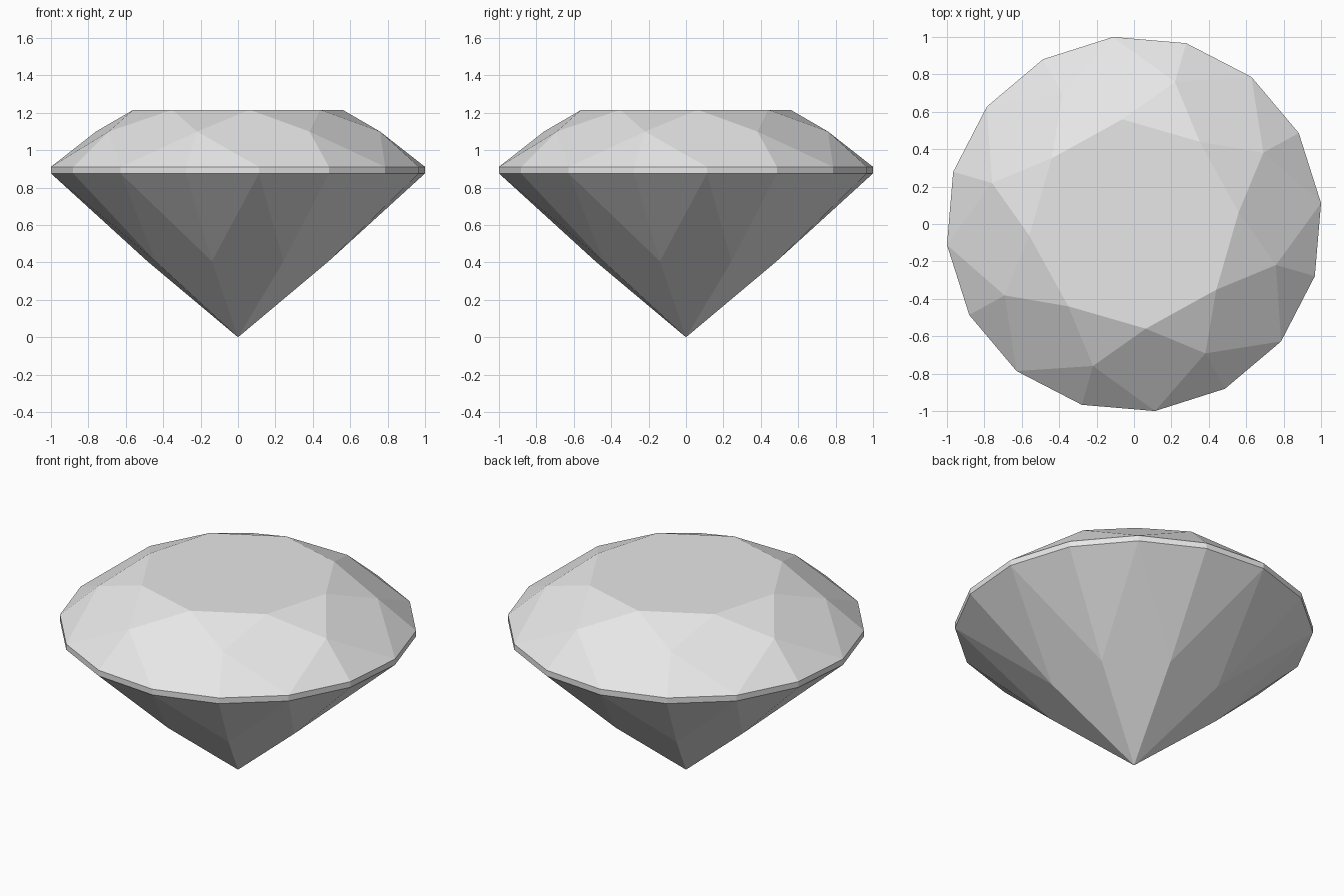
import bpy, bmesh, math

if "Cube" in bpy.data.objects:
    bpy.data.objects.remove(bpy.data.objects["Cube"])

TURN = math.radians(6.4)      # rotation of the whole cut
STEP = math.radians(22.5)     # 16 girdle corners
R = 1.0 / math.cos(TURN)      # girdle radius, gives a width of 2

bm = bmesh.new()


def ring(radius, z, count, half_step=0):
    """Ring of corners around the z axis."""
    size = 16 // count
    return [bm.verts.new((radius * math.cos(TURN + (i * size + half_step) * STEP),
                          radius * math.sin(TURN + (i * size + half_step) * STEP), z))
            for i in range(count)]


table = ring(0.563, 1.216, 8)
crown = ring(0.79, 1.10, 8, 1)
girdle_top = ring(R, 0.911, 16)
girdle_low = ring(R, 0.876, 16)
pavilion = ring(0.504, 0.406, 8, 1)
culet = bm.verts.new((0, 0, 0))

bm.faces.new(table)
for i in range(8):
    n, a, b, c = (i + 1) % 8, 2 * i, 2 * i + 1, (2 * i + 2) % 16
    # crown: star, kite and upper girdle facets
    bm.faces.new((table[i], crown[i], table[n]))
    bm.faces.new((table[i], crown[i - 1], girdle_top[a], crown[i]))
    bm.faces.new((crown[i], girdle_top[a], girdle_top[b]))
    bm.faces.new((crown[i], girdle_top[b], girdle_top[c]))
    # girdle band
    for p, q in ((a, b), (b, c)):
        bm.faces.new((girdle_top[p], girdle_low[p], girdle_low[q], girdle_top[q]))
    # pavilion: lower girdle and main facets
    bm.faces.new((pavilion[i], girdle_low[b], girdle_low[a]))
    bm.faces.new((pavilion[i], girdle_low[c], girdle_low[b]))
    bm.faces.new((culet, pavilion[i], girdle_low[a], pavilion[i - 1]))
bmesh.ops.recalc_face_normals(bm, faces=bm.faces)

mesh = bpy.data.meshes.new("cut_gem")
bm.to_mesh(mesh)
bm.free()
gem = bpy.data.objects.new("cut_gem", mesh)
bpy.context.collection.objects.link(gem)

mat = bpy.data.materials.new("pale grey")
mat.diffuse_color = (0.8, 0.8, 0.8, 1)
mat.use_nodes = True
mat.node_tree.nodes["Principled BSDF"].inputs["Base Color"].default_value = mat.diffuse_color
mesh.materials.append(mat)
